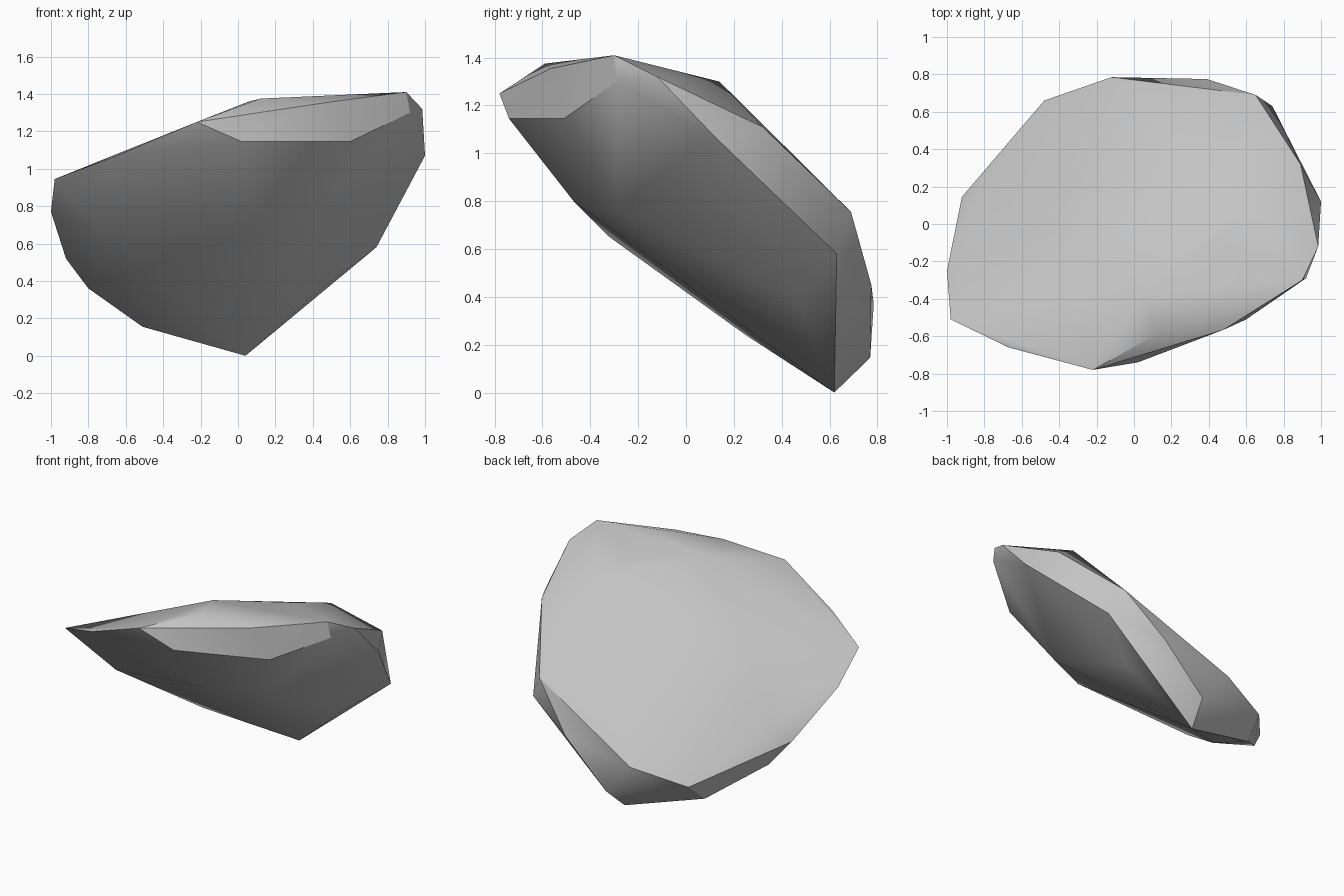
import bpy
import bmesh
import math

# Start without the default cube
default_cube = bpy.data.objects.get("Cube")
if default_cube:
    bpy.data.objects.remove(default_cube, do_unlink=True)


def make_material(name, colour):
    material = bpy.data.materials.new(name)
    material.use_nodes = True
    material.diffuse_color = colour
    shader = material.node_tree.nodes["Principled BSDF"]
    shader.inputs["Base Color"].default_value = colour
    shader.inputs["Roughness"].default_value = 1
    return material


def make_rock(name, corner_groups, material, sharp_angle):
    """Wrap a convex stone around the given groups of corners."""
    bm = bmesh.new()
    for group in corner_groups:
        for corner in group:
            bm.verts.new(corner)
    result = bmesh.ops.convex_hull(bm, input=bm.verts)
    # Drop any corner that ended up inside the stone
    loose = [v for v in bm.verts if not v.link_faces]
    bmesh.ops.delete(bm, geom=loose, context="VERTS")
    bmesh.ops.dissolve_limit(bm, angle_limit=math.radians(1),
                             verts=bm.verts, edges=bm.edges)
    bmesh.ops.recalc_face_normals(bm, faces=bm.faces)
    mesh = bpy.data.meshes.new(name)
    bm.to_mesh(mesh)
    bm.free()
    mesh.materials.append(material)
    rock = bpy.data.objects.new(name, mesh)
    bpy.context.collection.objects.link(rock)
    # Smooth the broad surfaces, keep the chipped edges crisp
    bpy.ops.object.select_all(action="DESELECT")
    rock.select_set(True)
    bpy.context.view_layer.objects.active = rock
    bpy.ops.object.shade_smooth_by_angle(angle=sharp_angle)
    return rock


# Rim of the broad tilted face, from the low left end round to the back
upper_rim = [(-.98, -.51, .945), (-.67, -.66, 1.06), (-.22, -.78, 1.25),
             (.12, -.59, 1.375), (.48, -.565, 1.355), (.9, -.3, 1.41),
             (.985, -.12, 1.32), (.89, .32, 1.11), (.65, .69, .755),
             (.39, .775, .45), (-.12, .785, .37), (-.48, .66, .28),
             (-.82, .21, .61)]

# Gentle bumps on the broad face
crest = [(.06, -.36, 1.36), (.46, -.07, 1.34), (.62, .14, 1.3)]

# Outer edge below the rim: the front chip, right side and back
lower_rim = [(.02, -.74, 1.145), (.6, -.51, 1.145), (.92, -.29, 1.3),
             (1, .12, 1.07), (.74, .63, .58), (.46, .48, .37),
             (.08, .77, .145), (.04, .62, 0), (-.51, .52, .155),
             (-.8, .23, .36), (-.92, .145, .52), (-1, -.25, .77)]

# Corners on the sloping underside
underside = [(.07, -.47, .8), (.42, -.29, .77), (-.72, -.32, .65),
             (-.44, .25, .24)]

stone_grey = make_material("stone grey", (.55, .55, .55, 1))
make_rock("rock_slab", [upper_rim, crest, lower_rim, underside],
          stone_grey, math.radians(30))
